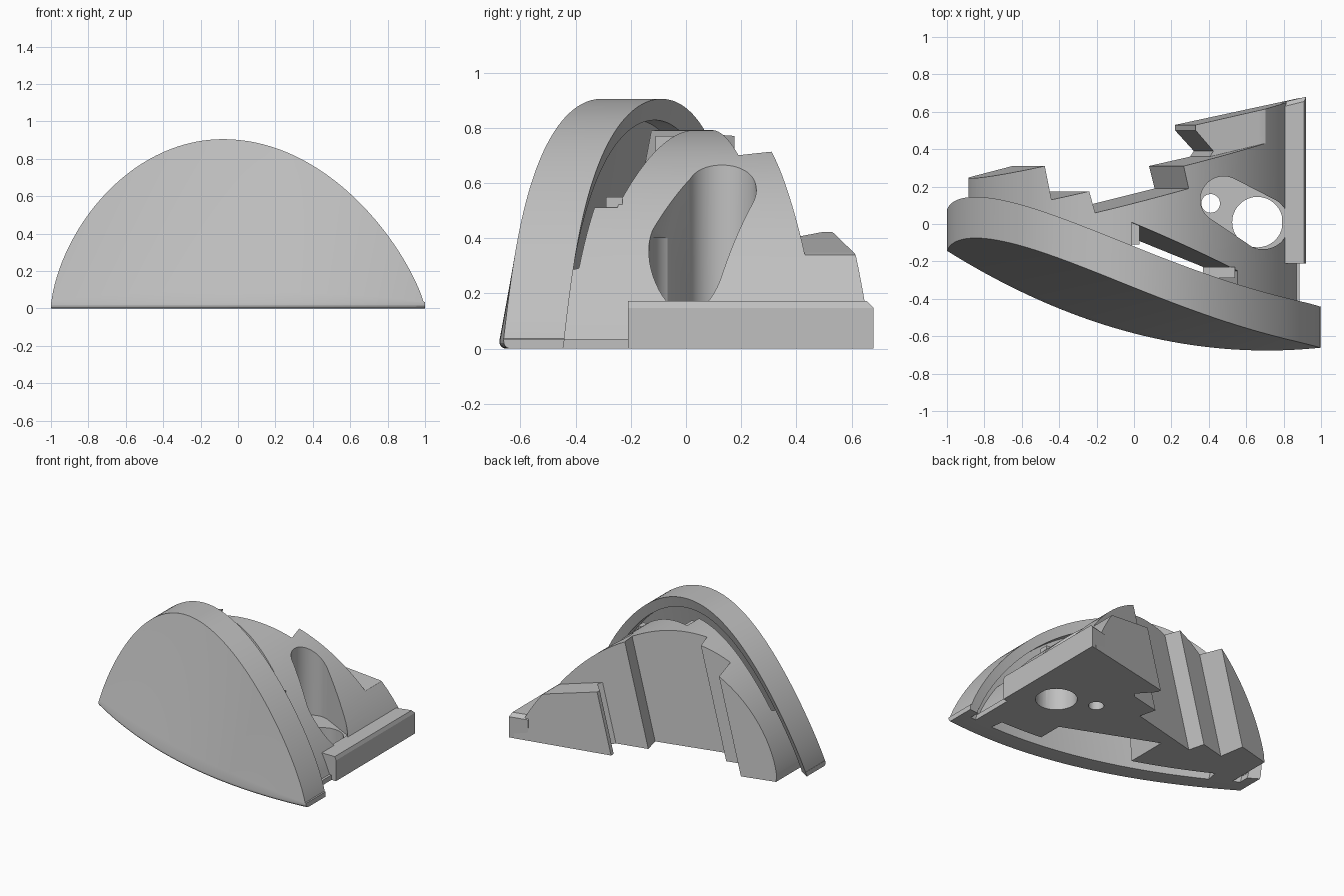
import bpy, bmesh, math

cube = bpy.data.objects.get("Cube")
if cube:
    bpy.data.objects.remove(cube, do_unlink=True)

grey = bpy.data.materials.new("plain grey")
grey.use_nodes = True
grey.diffuse_color = (0.53, 0.53, 0.53, 1)
grey.node_tree.nodes["Principled BSDF"].inputs["Base Color"].default_value = (0.53, 0.53, 0.53, 1)

LEAN = 0.26   # sideways lean of the rear grooves


def arch(x):
    """Height of the shell outline."""
    if x > -0.08:
        u, q = (x + 0.08) / 1.08, 0.77
    else:
        u, q = (-0.08 - x) / 0.92, 0.62
    return max(0.035, 0.905 * max(0, 1 - u * u) ** q)


def front(x, z):
    """Curved, leaning front surface."""
    return -0.682 + 0.183 * (x - 0.7) ** 2 + z * (0.28 - 0.13 * x)


def rounded_front(x, z, r=0.03):
    fillet = r - math.sqrt(r * r - (r - z) ** 2) if z < r else 0
    return front(x, z) + fillet


def make(name, bm):
    bmesh.ops.recalc_face_normals(bm, faces=bm.faces)
    me = bpy.data.meshes.new(name)
    bm.to_mesh(me)
    bm.free()
    me.materials.append(grey)
    ob = bpy.data.objects.new(name, me)
    bpy.context.collection.objects.link(ob)
    return ob


def arched_solid(name, top, y_front, y_back, half=1.0, floor=0.0, cols=96, rows=14):
    """Solid under an outline, between two surfaces y(x, z)."""
    bm = bmesh.new()
    low = (0, 0.001, 0.004, 0.009, 0.017, 0.03)
    grids = []
    for surf in (y_front, y_back):
        grid = []
        for i in range(cols + 1):
            x = -half * math.cos(math.pi * i / cols)
            h = top(x)
            zs = list(low) + [0.03 + (h - 0.03) * k / rows for k in range(1, rows + 1)]
            grid.append([bm.verts.new((x, surf(x, z), z if z else floor)) for z in zs])
        grids.append(grid)
    f, b = grids
    n = len(f[0])
    for g in grids:
        for i in range(cols):
            for j in range(n - 1):
                bm.faces.new((g[i][j], g[i + 1][j], g[i + 1][j + 1], g[i][j + 1]))
    for i in range(cols):
        for j in (0, n - 1):
            bm.faces.new((f[i][j], f[i + 1][j], b[i + 1][j], b[i][j]))
    for j in range(n - 1):
        for i in (0, cols):
            bm.faces.new((f[i][j], f[i][j + 1], b[i][j + 1], b[i][j]))
    return make(name, bm)


def prism(name, plan, z0, z1, lean=0.0):
    bm = bmesh.new()
    lo, hi = [[bm.verts.new((x + lean * z, y, z)) for x, y in plan] for z in (z0, z1)]
    bm.faces.new(lo)
    bm.faces.new(hi)
    for i in range(len(plan)):
        k = (i + 1) % len(plan)
        bm.faces.new((lo[i], lo[k], hi[k], hi[i]))
    return make(name, bm)


def boolean(ob, other, op):
    m = ob.modifiers.new("cut", 'BOOLEAN')
    m.operation, m.solver, m.object = op, 'EXACT', other
    bpy.context.view_layer.objects.active = ob
    bpy.ops.object.modifier_apply(modifier=m.name)
    bpy.data.objects.remove(other, do_unlink=True)


def arc(cx, cy, r, a0, a1, n=24):
    return [(cx + r * math.cos(math.radians(a0 + (a1 - a0) * i / n)),
             cy + r * math.sin(math.radians(a0 + (a1 - a0) * i / n))) for i in range(n + 1)]


def box(name, x0, x1, y0, y1, z0, z1):
    return prism(name, [(x0, y0), (x1, y0), (x1, y1), (x0, y1)], z0, z1)


# Front shell with a shallow recess behind its rim
shell = arched_solid("front_shell", arch, rounded_front, lambda x, z: front(x, z) + 0.22)
recess = arched_solid("recess_cutter", lambda x: max(0.035, 0.915 * arch(x / 0.93)),
                      lambda x, z: front(x, z) + 0.15, lambda x, z: front(x, z) + 0.5,
                      half=0.93, floor=-0.05)
boolean(shell, recess, 'DIFFERENCE')


# Arched body, close behind the shell and joined to it at both ends
def body_top(x):
    return max(0.035, 0.875 * arch(x / 0.875 if x > 0 else x / 0.89))


def body_front(x, z):
    return front(x, z) + (0.24 if abs(x) < 0.75 else 0.14)


body = arched_solid("body", body_top, body_front, lambda x, z: 0.9, half=0.885)
body_plan = [(-1.4, -1.2), (1.4, -1.2), (1.4, 0.61), (0.3, 0.36), (0.08, 0.31), (0.11, 0.19),
             (-0.41, 0.06), (-0.44, 0.175), (-0.62, 0.13), (-0.65, 0.31), (-0.88, 0.25), (-1.4, 0.12)]
boolean(body, prism("body_plan_cutter", body_plan, -0.1, 1.2, LEAN), 'INTERSECT')

# Leaning relief slot between body and shell
slot = [(-0.22, 0.01), (0.42, -0.25), (0.42, -0.7), (-0.22, -0.7)]
boolean(body, prism("slot_cutter", slot, -0.1, 1.2, LEAN), 'DIFFERENCE')

# Pocket with a flat floor, one large and one small hole through it
pocket = arc(0.69, 0.005, 0.14, -115, 65) + arc(0.48, 0.13, 0.125, 65, 245)
boolean(body, prism("pocket_cutter", pocket, 0.165, 1.2), 'DIFFERENCE')
for cx, cy, r in ((0.66, 0.01, 0.135), (0.41, 0.11, 0.05)):
    boolean(body, prism("hole_cutter", arc(cx, cy, r, 0, 350, 35), -0.2, 0.4), 'DIFFERENCE')

# Low rear arm with a hooked end
arm = arched_solid("rear_arm", lambda x: min(body_top(x), 0.43 - 0.22 * (x - 0.3)),
                   lambda x, z: 0.0, lambda x, z: 0.9, half=0.885)
arm_plan = [(0.4, 0.3), (0.3, 0.36), (0.32, 0.39), (0.22, 0.5), (0.22, 0.53), (1.4, 0.785), (1.4, 0.3)]
boolean(arm, prism("arm_plan_cutter", arm_plan, -0.1, 1.2, LEAN), 'INTERSECT')

# Side rail and its chamfered cap
rail_plan = [(0.79, -0.21), (0.92, -0.21), (0.92, 0.68), (0.79, 0.65)]
rail = prism("side_rail", rail_plan, 0, 0.147)
rail_cap = prism("side_rail_cap", rail_plan, 0.147, 0.172)
for v in rail_cap.data.vertices:
    if v.co.z > 0.16:
        v.co.x -= 0.01 if v.co.x > 0.9 else 0
        v.co.y -= 0.025 if v.co.y > 0 else 0

# Small tabs between body and shell
tabs = [box("upper_tab", -0.03, 0.03, -0.11, 0.02, 0.7, 0.77),
        box("lower_tab", 0.37, 0.54, -0.29, -0.23, 0.49, 0.55)]

for ob in [shell, body, arm, rail, rail_cap] + tabs:
    bpy.ops.object.select_all(action='DESELECT')
    ob.select_set(True)
    bpy.context.view_layer.objects.active = ob
    bpy.ops.object.shade_smooth_by_angle(angle=math.radians(20))
